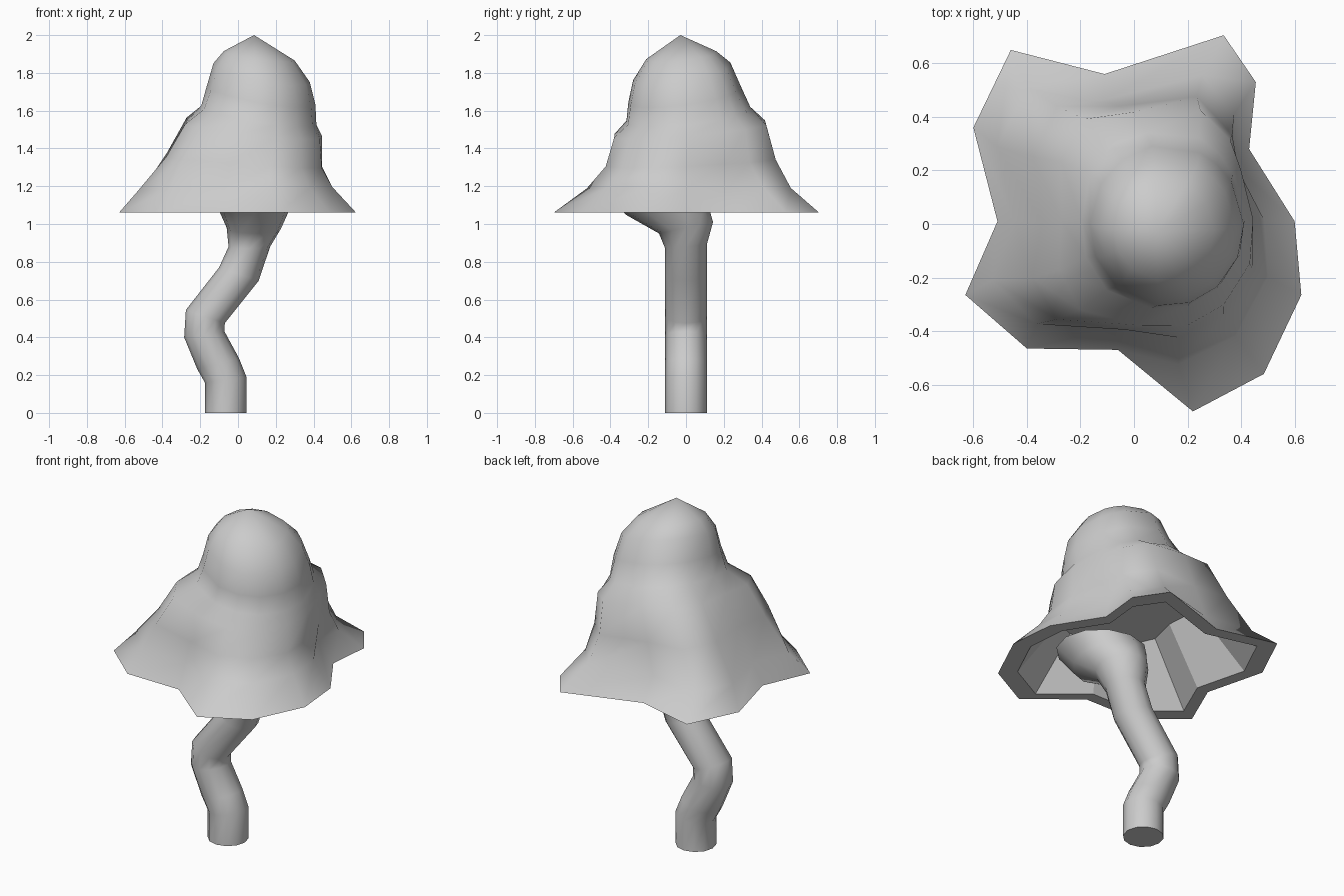
import bpy, bmesh
from math import cos, sin, pi, atan2

if "Cube" in bpy.data.objects:
    bpy.data.objects.remove(bpy.data.objects["Cube"])


def bridge(bm, a, b, smooth):
    n = len(a)
    for i in range(n):
        f = bm.faces.new((a[i], a[(i + 1) % n], b[(i + 1) % n], b[i]))
        f.smooth = smooth


def finish(bm, name):
    bmesh.ops.recalc_face_normals(bm, faces=bm.faces)
    me = bpy.data.meshes.new(name)
    bm.to_mesh(me)
    bm.free()
    ob = bpy.data.objects.new(name, me)
    bpy.context.collection.objects.link(ob)
    return ob


# Outlines of the cap, counter-clockwise: wavy rim, softer waist, round crown
RIM = [(.60, .01), (.43, .28), (.455, .53), (.335, .705), (-.11, .56),
       (-.46, .65), (-.60, .36), (-.51, .01), (-.63, -.265), (-.40, -.465),
       (-.06, -.47), (.22, -.70), (.485, -.56), (.625, -.265)]
WAIST = [(.445, .01), (.40, .20), (.37, .33), (.23, .475), (-.06, .45),
         (-.29, .44), (-.38, .25), (-.35, 0), (-.38, -.21), (-.30, -.37),
         (-.04, -.415), (.17, -.425), (.33, -.34), (.44, -.17)]
ROUND = [(cos(atan2(y, x)), sin(atan2(y, x))) for x, y in RIM]


def remap(vals, lo, hi):
    a, b = min(vals), max(vals)
    return [lo + (v - a) / (b - a) * (hi - lo) for v in vals]


def cap_ring(shape, wide, mix, x0, x1, y0, y1, z, tx=0, ty=0):
    """Blend two outlines, fit the result to the bounds and tilt it."""
    s = .43 if shape is ROUND else 1
    pts = [(a[0] * s * (1 - mix) + b[0] * mix, a[1] * s * (1 - mix) + b[1] * mix)
           for a, b in zip(shape, wide)]
    xs = remap([p[0] for p in pts], x0, x1)
    ys = remap([p[1] for p in pts], y0, y1)
    us, vs = remap(xs, -1, 1), remap(ys, -1, 1)
    return [(x, y, z + u * tx + v * ty) for x, y, u, v in zip(xs, ys, us, vs)]


# Cap: tilted outer rings, thick rim and faceted hollow
OUTER = [
    (WAIST, RIM, 1, -.63, .625, -.70, .705, 1.06),
    (WAIST, RIM, .65, -.53, .50, -.525, .555, 1.185, .01, 0),
    (WAIST, RIM, .1, -.38, .445, -.425, .475, 1.335, -.03, .02),
    (ROUND, WAIST, .7, -.28, .445, -.38, .425, 1.505, -.04, .035),
    (ROUND, WAIST, .2, -.195, .415, -.315, .34, 1.575, -.05, .035),
    (ROUND, WAIST, 0, -.165, .41, -.305, .29, 1.68, -.05, .04),
    (ROUND, WAIST, 0, -.13, .38, -.28, .235, 1.80, -.05, .045),
    (ROUND, WAIST, 0, -.075, .30, -.21, .16, 1.89, -.025, .02),
]
INNER = [
    (WAIST, RIM, 1, -.54, .535, -.60, .605, 1.06),
    (WAIST, RIM, .2, -.28, .375, -.345, .38, 1.36, -.03, .02),
]
bm = bmesh.new()
outer = [[bm.verts.new(p) for p in cap_ring(*r)] for r in OUTER]
inner = [[bm.verts.new(p) for p in cap_ring(*r)] for r in INNER]
for a, b in zip(outer, outer[1:]):
    bridge(bm, a, b, True)
tip = bm.verts.new((.085, -.03, 2.0))
top = outer[-1]
for i in range(len(top)):
    bm.faces.new((top[i], top[(i + 1) % len(top)], tip)).smooth = True
bridge(bm, outer[0], inner[0], False)
bridge(bm, inner[0], inner[1], False)
bm.faces.new(inner[1])
finish(bm, "mushroom_cap")

# Stem: crooked tube with a flared head leaning forward under the cap
# centre x, y, z, radius x, radius y, z change across x, z change across y
STEM = [
    (-.065, 0, 0, .11, .11, 0, 0),
    (-.065, 0, .175, .11, .11, .015, 0),
    (-.105, 0, .26, .11, .11, .03, 0),
    (-.178, 0, .415, .107, .11, .015, 0),
    (-.173, 0, .51, .103, .11, -.035, 0),
    (.005, 0, .735, .105, .11, -.035, 0),
    (.06, 0, .88, .11, .11, 0, .01),
    (.085, 0, .98, .145, .143, 0, .03),
    (.085, -.10, 1.07, .185, .22, 0, .02),
    (.085, -.17, 1.17, .25, .24, 0, 0),
]
SIDES = 12
bm = bmesh.new()
rings = []
for x, y, z, rx, ry, tx, ty in STEM:
    ring = []
    for i in range(SIDES):
        c, s = cos(2 * pi * i / SIDES), sin(2 * pi * i / SIDES)
        ring.append(bm.verts.new((x + rx * c, y + ry * s, z + tx * c + ty * s)))
    rings.append(ring)
for a, b in zip(rings, rings[1:]):
    bridge(bm, a, b, True)
bm.faces.new(rings[0])
bm.faces.new(rings[-1])
finish(bm, "mushroom_stem")
